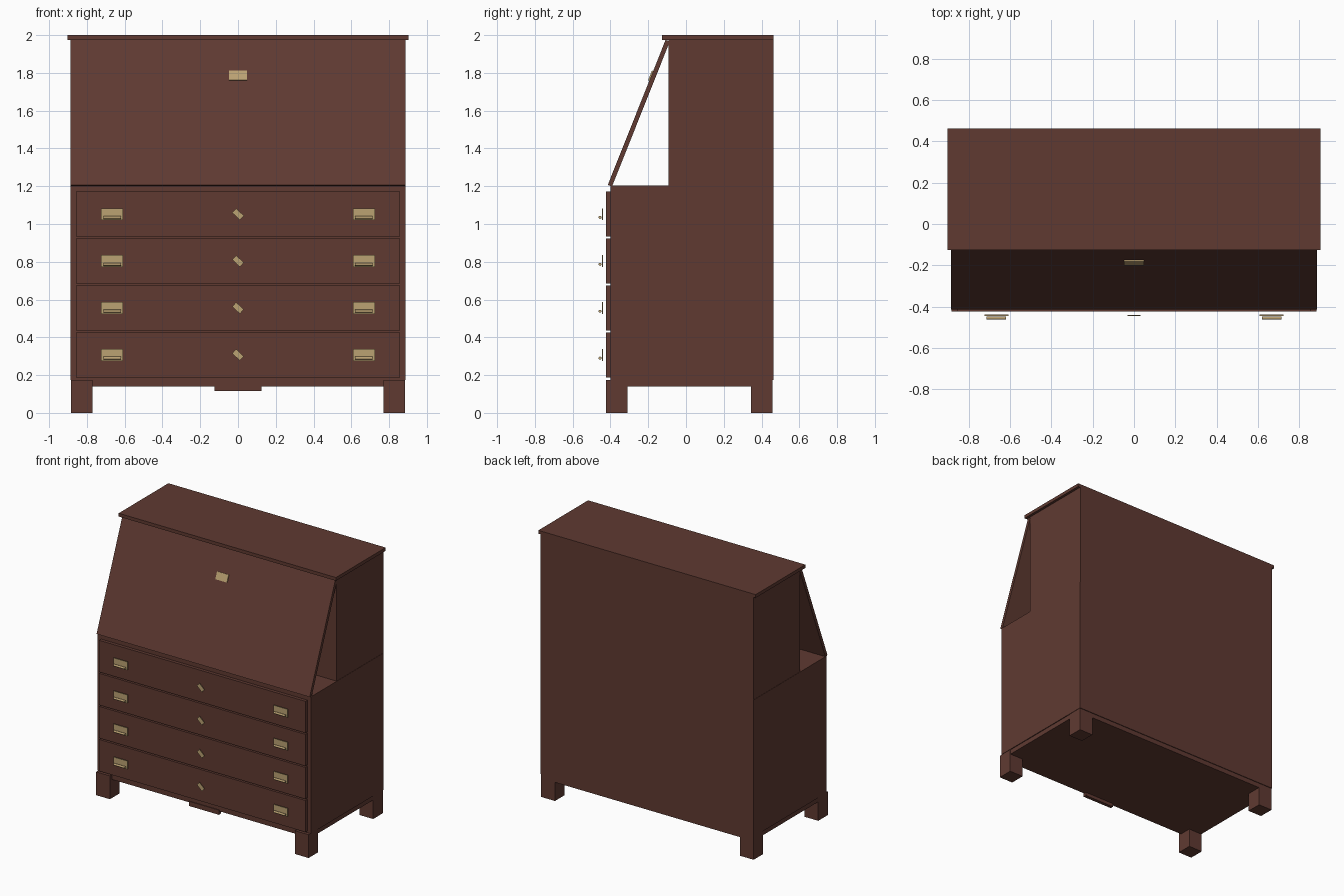
import bpy
import math
from mathutils import Vector

old = bpy.data.objects.get("Cube")
if old:
    bpy.data.objects.remove(old, do_unlink=True)


def make_material(name, rgb):
    mat = bpy.data.materials.new(name)
    mat.use_nodes = True
    mat.diffuse_color = (*rgb, 1)
    mat.node_tree.nodes["Principled BSDF"].inputs["Base Color"].default_value = (*rgb, 1)
    return mat


wood = make_material("mahogany", (0.115, 0.042, 0.031))
brass = make_material("brass", (0.50, 0.36, 0.17))


def box(name, low, high, mat=wood, rotation=(0, 0, 0)):
    """Box between two corners, turned about its own centre."""
    low, high = Vector(low), Vector(high)
    bpy.ops.mesh.primitive_cube_add(size=1, location=(low + high) / 2, rotation=rotation)
    obj = bpy.context.object
    obj.name = name
    obj.scale = high - low
    obj.data.materials.append(mat)
    return obj


def centred_box(name, centre, size, mat=wood, rotation=(0, 0, 0)):
    centre, half = Vector(centre), Vector(size) / 2
    return box(name, centre - half, centre + half, mat, rotation)


W = 0.886        # half width of the case
BACK = 0.463
FRONT = -0.40    # front of the case behind the drawers
DECK = 1.203     # top of the lower case

# Case, upper cabinet and top board
box("lower_case", (-W, FRONT, 0.175), (W, BACK, DECK))
box("upper_cabinet", (-W + 0.002, -0.092, DECK), (W - 0.002, BACK, 1.975))
box("top_board", (-0.903, -0.127, 1.975), (0.903, BACK, 2.0))

# Base board and centre drop below the front
box("base_board", (-W + 0.006, FRONT, 0.14), (W - 0.006, BACK - 0.005, 0.175))
box("apron_drop", (-0.125, FRONT - 0.005, 0.115), (0.125, FRONT + 0.02, 0.15))

# Feet
for side, label in ((1, "left"), (-1, "right")):
    for end, y in (("front", -0.366), ("back", 0.401)):
        centred_box(f"{end}_{label}_foot", (side * (W - 0.06), y, 0.0875), (0.114, 0.114, 0.175))

# Sloping lid, laid along its front line
foot, head = Vector((0, -0.414, DECK + 0.004)), Vector((0, -0.108, 1.975))
slope = head - foot
lean = -math.atan2(slope.y, slope.z)
out = Vector((0, -slope.z, slope.y)).normalized()
thick = 0.024
centred_box("lid", (foot + head) / 2 - out * thick / 2, (2 * W, thick, slope.length),
            rotation=(lean, 0, 0))
lock = foot + slope * ((1.784 - foot.z) / slope.z)
centred_box("lid_lock_plate", lock + out * 0.003, (0.096, 0.008, 0.055), brass, (lean, 0, 0))

# Drawers with keyhole plates and a pull at each side
PLATE_Y = -0.442
for i in range(4):
    z = 0.307 + 0.2483 * i
    centred_box(f"drawer_{i + 1}", (0, FRONT - 0.012, z), (1.714, 0.024, 0.238))
    centred_box(f"keyhole_plate_{i + 1}", (0, PLATE_Y, z), (0.056, 0.005, 0.031), brass,
                (0, math.radians(43), 0))
    for side, label in ((1, "left"), (-1, "right")):
        x = side * 0.666
        centred_box(f"{label}_pull_plate_{i + 1}", (x, PLATE_Y, z), (0.116, 0.006, 0.062), brass)
        bpy.ops.mesh.primitive_cylinder_add(vertices=12, radius=0.008, depth=0.094,
                                            location=(x, -0.455, z - 0.017),
                                            rotation=(0, math.pi / 2, 0))
        grip = bpy.context.object
        grip.name = f"{label}_pull_grip_{i + 1}"
        grip.data.materials.append(brass)
        bpy.ops.object.shade_smooth_by_angle()
